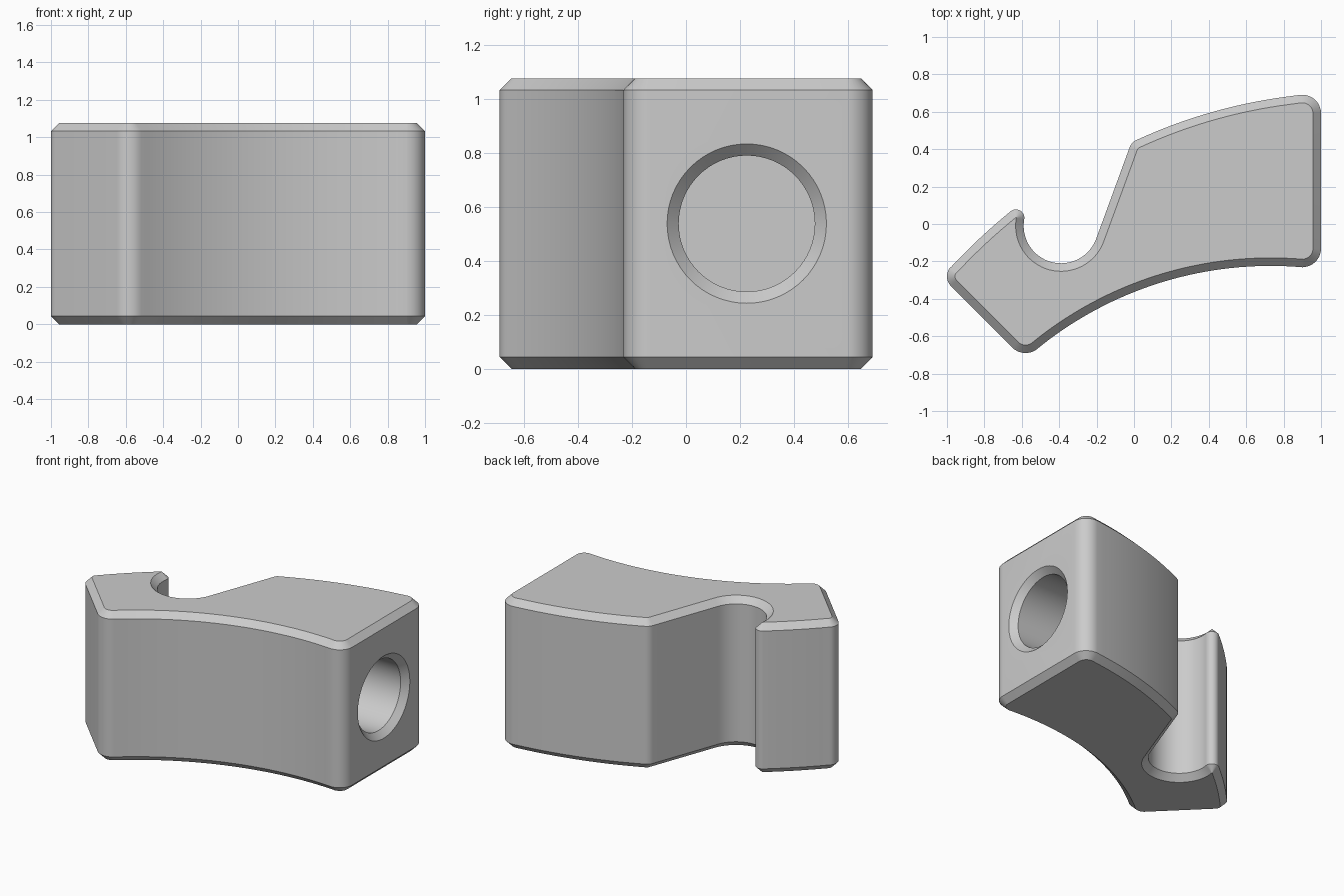
import bpy, bmesh, math

if "Cube" in bpy.data.objects:
    bpy.data.objects.remove(bpy.data.objects["Cube"])

HEIGHT, CHAMFER = 1.075, 0.043

# Outline as tangent arcs, counter-clockwise: centre x, y, radius, start, end (degrees),
# steps, side (+1 rounds outward, -1 hollows inward)
ARCS = [
    (-0.58, -0.59, 0.10, 225, 309.3, 10, 1),      # bottom corner
    (0.73, -2.20, 1.976, 129.3, 85, 32, -1),      # hollow front wall
    (0.90, -0.131, 0.10, 265, 360, 10, 1),        # front right corner
    (0.90, 0.591, 0.10, 0, 96, 10, 1),            # back right corner
    (1.183, -2.095, 2.80, 96, 114.7, 16, 1),      # bulging back wall
    (0.042, 0.385, 0.07, 114.7, 160, 8, 1),       # top of the slanted wall
    (-0.39, -0.01, 0.20, -20, -190, 32, -1),      # hook pocket
    (-0.631, 0.033, 0.045, -10, 129, 12, 1),      # hook tip
    (1.291, -2.342, 3.10, 129, 137, 8, 1),        # outer hook wall
    (-0.925, -0.28, 0.075, 137, 225, 10, 1),      # left corner
]


def outline(inset):
    pts = []
    for cx, cy, r, a0, a1, n, side in ARCS:
        r -= side * inset
        for i in range(n + 1):
            a = math.radians(a0 + (a1 - a0) * i / n)
            p = (cx + r * math.cos(a), cy + r * math.sin(a))
            # shared joints between arcs are skipped (same joints at every inset)
            if i == 0 and side_joint(cx, cy, a0):
                continue
            pts.append(p)
    return pts


def side_joint(cx, cy, a0):
    # arcs that continue directly from the previous one
    return a0 in (129.3, 265, 96, 114.7, -10, 129) or (cx, a0) == (-0.925, 137)


def skin(name, rings):
    """Join equal-length rings of points into a closed solid."""
    bm = bmesh.new()
    loops = [[bm.verts.new(p) for p in ring] for ring in rings]
    n = len(loops[0])
    for a, b in zip(loops, loops[1:]):
        for i in range(n):
            j = (i + 1) % n
            bm.faces.new((a[i], a[j], b[j], b[i]))
    bm.faces.new(loops[0][::-1])
    bm.faces.new(loops[-1])
    bmesh.ops.recalc_face_normals(bm, faces=bm.faces)
    mesh = bpy.data.meshes.new(name)
    bm.to_mesh(mesh)
    bm.free()
    obj = bpy.data.objects.new(name, mesh)
    bpy.context.collection.objects.link(obj)
    return obj


grey = bpy.data.materials.new("light_grey")
grey.diffuse_color = (0.6, 0.6, 0.6, 1)
grey.use_nodes = True
grey.node_tree.nodes["Principled BSDF"].inputs["Base Color"].default_value = grey.diffuse_color

# Hook block with chamfered top and bottom rims
levels = [(0, CHAMFER), (CHAMFER, 0), (HEIGHT - CHAMFER, 0), (HEIGHT, CHAMFER)]
block = skin("hook_block", [[(x, y, z) for x, y in outline(c)] for z, c in levels])
block.data.materials.append(grey)

# Blind bore with a countersunk mouth in the right face
def ring(x, r, n=64):
    return [(x, 0.225 + r * math.cos(2 * math.pi * i / n),
             HEIGHT / 2 + r * math.sin(2 * math.pi * i / n)) for i in range(n)]


cutter = skin("bore_cutter", [ring(0.25, 0.252), ring(0.957, 0.252), ring(1.02, 0.315)])
cutter.data.materials.append(grey)
cutter.hide_render = True

cut = block.modifiers.new("bore", "BOOLEAN")
cut.operation = "DIFFERENCE"
cut.solver = "EXACT"
cut.object = cutter
bpy.context.view_layer.objects.active = block
block.select_set(True)
bpy.ops.object.modifier_apply(modifier=cut.name)
bpy.data.objects.remove(cutter)
bpy.ops.object.shade_smooth_by_angle(angle=math.radians(30))
